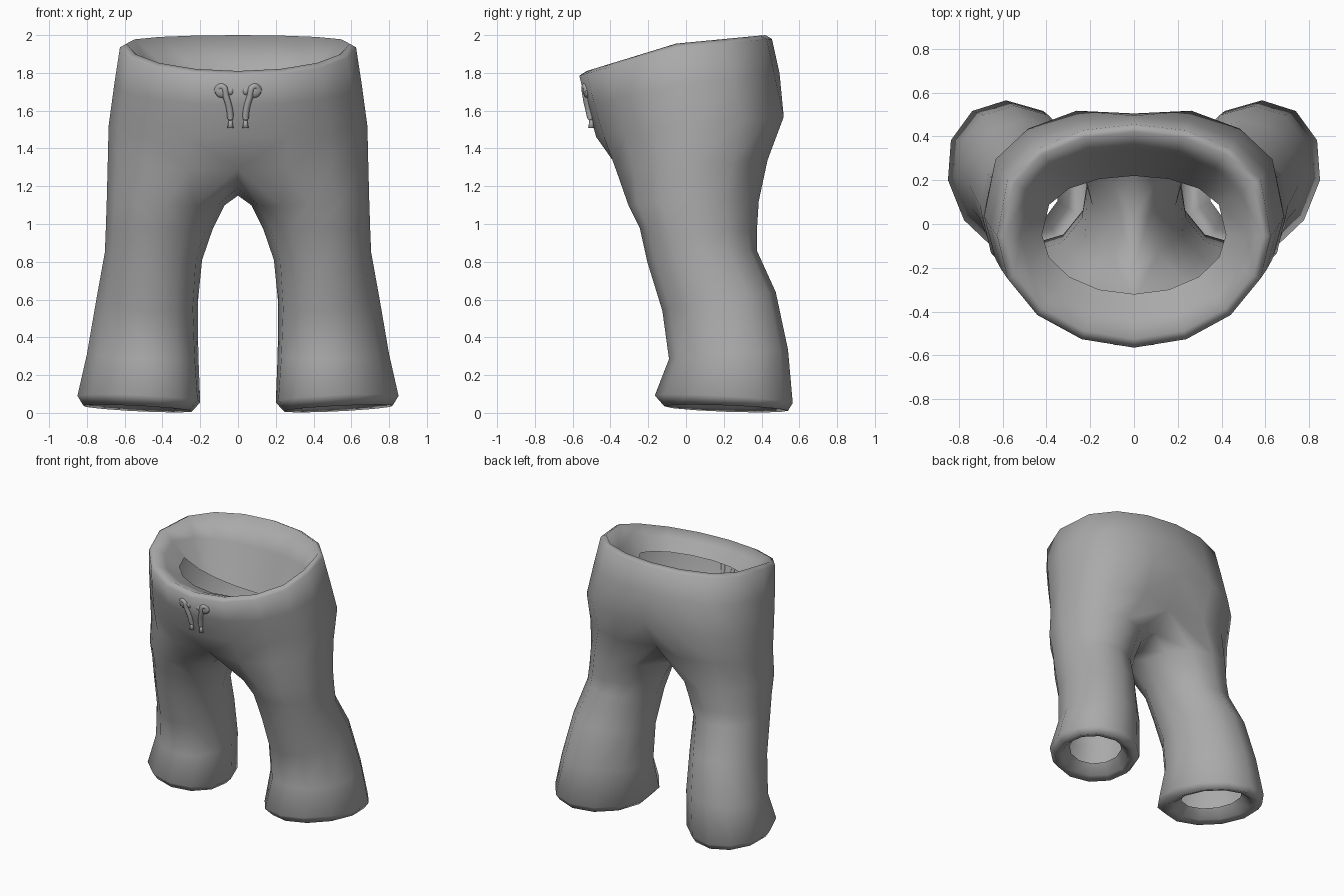
import bpy, bmesh
from math import sin, cos, radians, pi
from mathutils import Vector

if "Cube" in bpy.data.objects:
    bpy.data.objects.remove(bpy.data.objects["Cube"], do_unlink=True)

grey = bpy.data.materials.new("cloth grey")
grey.use_nodes = True
colour = (0.4, 0.4, 0.4, 1)
grey.diffuse_color = colour
grey.node_tree.nodes["Principled BSDF"].inputs["Base Color"].default_value = colour


def finish(bm, name):
    mesh = bpy.data.meshes.new(name)
    for f in bm.faces:
        f.smooth = True
    bm.to_mesh(mesh)
    bm.free()
    mesh.materials.append(grey)
    obj = bpy.data.objects.new(name, mesh)
    bpy.context.collection.objects.link(obj)
    return obj


def half_ring(bm, w, yf, yb, zf, zm, zb, pinch_f=0, pinch_b=0):
    """Left half of a tilted waist loop, front centre to back centre."""
    yc, ry = (yf + yb) / 2, (yb - yf) / 2
    verts = []
    for i in range(9):
        a = pi * i / 8
        c = -cos(a)
        t = c if c < 0 else c ** 0.7
        z = zm + (zm - zf) * t if t < 0 else zm + (zb - zm) * t
        x = w * sin(a) if 0 < i < 8 else 0
        y = yc + ry * t + (pinch_f if i == 0 else -pinch_b if i == 8 else 0)
        verts.append(bm.verts.new((x, y, z)))
    return verts


def leg_ring(bm, xi, xo, yf, yb, zi, zo, tilt=0, shear=0):
    """Full loop round the left leg; tilt raises the back."""
    verts = []
    for i in range(12):
        a = radians(30 * (i - 1))
        s, c = sin(a), -cos(a)
        x = (xi + xo) / 2 + (xo - xi) / 2 * s + shear * c
        y = (yf + yb) / 2 + (yb - yf) / 2 * c
        z = (zi + zo) / 2 + (zo - zi) / 2 * s + tilt * c
        verts.append(bm.verts.new((x, y, z)))
    return verts


def bridge(bm, upper, lower, closed=False):
    n = len(upper)
    for i in range(n if closed else n - 1):
        j = (i + 1) % n
        bm.faces.new((lower[i], lower[j], upper[j], upper[i]))


# Waist and hips, from the open inner lip over the rim and down
bm = bmesh.new()
hips = [half_ring(bm, *r) for r in (
    (0.42, -0.32, 0.22, 1.73, 1.78, 1.52),
    (0.52, -0.44, 0.34, 1.78, 1.88, 1.80),
    (0.59, -0.525, 0.42, 1.81, 1.955, 2.0),
    (0.625, -0.565, 0.455, 1.785, 1.935, 1.98),
    (0.655, -0.525, 0.495, 1.63, 1.74, 1.80),
    (0.685, -0.475, 0.545, 1.46, 1.52, 1.57, 0, 0.04),
    (0.69, -0.405, 0.455, 1.29, 1.31, 1.34, 0.05, 0.09),
)]
for a, b in zip(hips, hips[1:]):
    bridge(bm, a, b)

# Crotch seam joins the lowest hip loop into a leg opening
crotch = [bm.verts.new((0, y, z)) for y, z in ((0.22, 1.21), (0.03, 1.15), (-0.2, 1.19))]
legs = [hips[-1] + crotch]

# Leg down to the flared cuff, rolled in to an open lip
legs += [leg_ring(bm, *r) for r in (
    (0.07, 0.695, -0.305, 0.385, 1.10, 1.12, 0.01),
    (0.135, 0.70, -0.245, 0.375, 0.97, 0.97, -0.01),
    (0.19, 0.705, -0.205, 0.375, 0.81, 0.85, 0.03),
    (0.213, 0.75, -0.125, 0.475, 0.58, 0.60, 0.05, 0.02),
    (0.21, 0.80, -0.09, 0.54, 0.31, 0.31, 0.025, 0.04),
    (0.20, 0.85, -0.165, 0.565, 0.055, 0.09, -0.02, 0.06),
    (0.245, 0.82, -0.115, 0.54, 0.006, 0.04, -0.012, 0.05),
    (0.29, 0.77, -0.06, 0.48, 0.025, 0.055, -0.012, 0.04),
    (0.34, 0.71, 0.0, 0.42, 0.10, 0.12, 0, 0.03),
)]
for a, b in zip(legs, legs[1:]):
    bridge(bm, a, b, True)

trousers = finish(bm, "trousers")
mirror = trousers.modifiers.new("Mirror", 'MIRROR')
mirror.use_clip = True
mirror.merge_threshold = 0.001


# Drawstrings
def blob(name, pos, size):
    b = bmesh.new()
    bmesh.ops.create_uvsphere(b, u_segments=10, v_segments=8, radius=1)
    for v in b.verts:
        v.co = Vector(p + c * s for p, c, s in zip(pos, v.co, size))
    finish(b, name)


def cord(name, points, radius):
    cu = bpy.data.curves.new(name, 'CURVE')
    cu.dimensions = '3D'
    cu.bevel_depth = radius
    cu.bevel_resolution = 2
    cu.resolution_u = 4
    cu.use_fill_caps = True
    cu.materials.append(grey)
    sp = cu.splines.new('BEZIER')
    sp.bezier_points.add(len(points) - 1)
    for bp, p in zip(sp.bezier_points, points):
        bp.co = p
        bp.handle_left_type = bp.handle_right_type = 'AUTO'
    bpy.context.collection.objects.link(bpy.data.objects.new(name, cu))


for side, label in ((1, "left"), (-1, "right")):
    blob(label + "_eyelet", (0.085 * side, -0.525, 1.71), (0.042, 0.02, 0.042))
    cord(label + "_string", [(x * side, y, z) for x, y, z in (
        (0.115, -0.52, 1.70), (0.085, -0.535, 1.73), (0.062, -0.53, 1.67),
        (0.045, -0.517, 1.61), (0.04, -0.507, 1.565))], 0.017)
    blob(label + "_loop", (0.04 * side, -0.53, 1.705), (0.018, 0.015, 0.022))
    blob(label + "_string_knot", (0.04 * side, -0.507, 1.56), (0.016, 0.014, 0.012))
    b = bmesh.new()
    bmesh.ops.create_cone(b, cap_ends=True, segments=8, radius1=0.016, radius2=0.009, depth=0.045)
    bmesh.ops.translate(b, verts=b.verts, vec=(0.04 * side, -0.502, 1.53))
    finish(b, label + "_string_tip")
